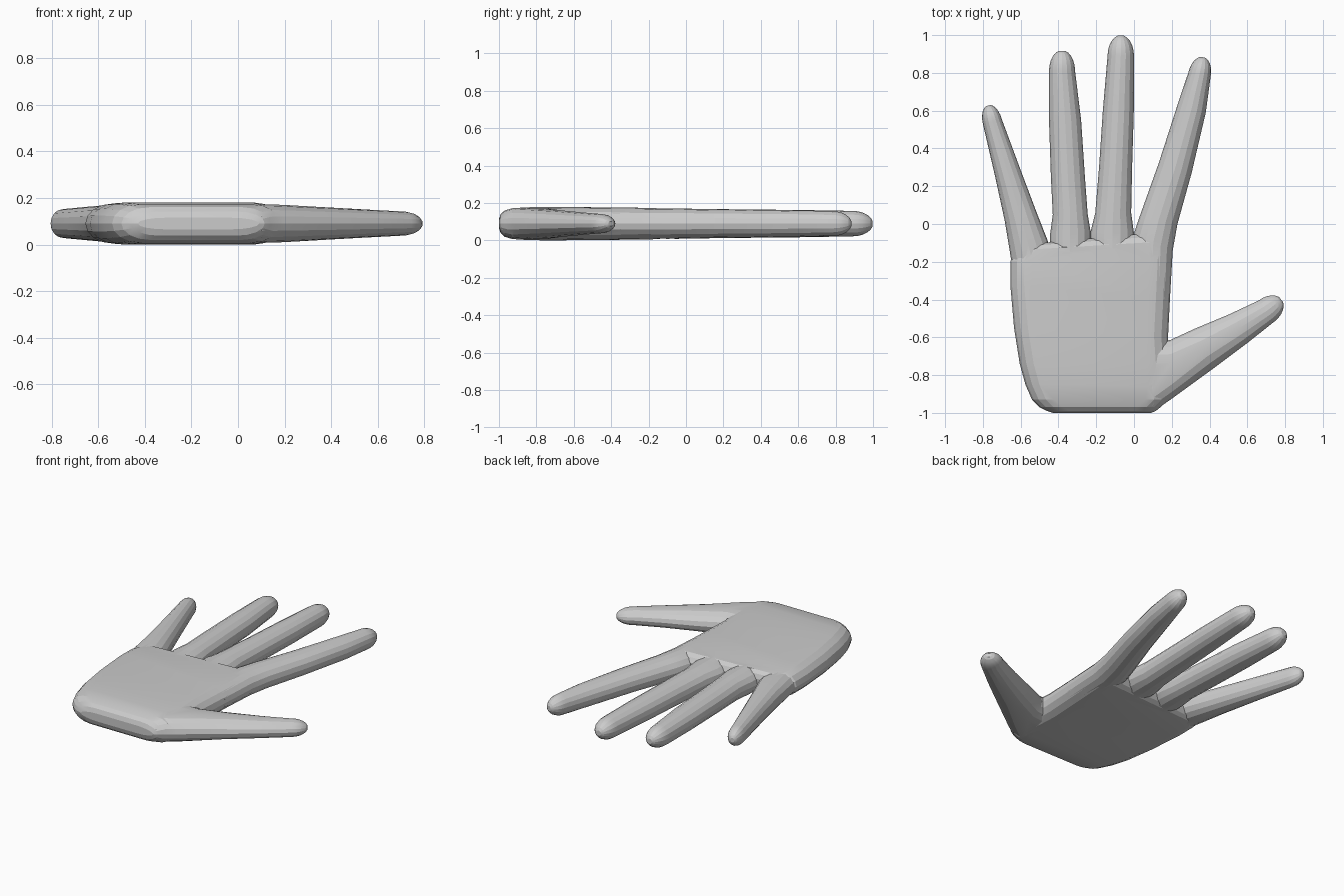
import bpy, bmesh, math
from mathutils import Vector

MID = 0.09      # height of the centre plane
ARC = 4         # segments per quarter turn of a section

skin = bpy.data.materials.new("light_grey")
skin.diffuse_color = (0.6, 0.6, 0.6, 1)


def section(left, right, h, r_max):
    """Flat oval between two side points, with half thickness h."""
    c, half = (left + right) / 2, (right - left) / 2
    w = half.length
    u, r = half / w, min(w, r_max)
    pts = []
    for q in range(4):
        for i in range(ARC + 1):
            a = (q + i / ARC) * math.pi / 2
            flat = (w - r) * (1 if q in (0, 3) else -1)
            p = c + u * (flat + r * math.cos(a))
            pts.append(Vector((p.x, p.y, MID + h * math.sin(a))))
    return pts


def loft(name, rows, tip=0.0, r_max=0.12):
    """Skin rows of (left x, left y, right x, right y, half thickness)."""
    secs = [(Vector(r[0:2]), Vector(r[2:4]), r[4]) for r in rows]
    if tip:     # rounded finger end
        l, r, h = secs[-1]
        c, half = (l + r) / 2, (r - l) / 2
        d = Vector((-half.y, half.x)).normalized()
        for k in (0.25, 0.5, 0.72, 0.88, 0.97):
            s, o = math.sqrt(1 - k * k), c + d * tip * k
            secs.append((o - half * s, o + half * s, h * s))
    bm = bmesh.new()
    rings = [[bm.verts.new(p) for p in section(*s, r_max)] for s in secs]
    n = len(rings[0])
    for a, b in zip(rings, rings[1:]):
        for i in range(n):
            j = (i + 1) % n
            bm.faces.new((a[i], a[j], b[j], b[i]))
    bm.faces.new(rings[0])
    bm.faces.new(rings[-1])
    bmesh.ops.remove_doubles(bm, verts=bm.verts, dist=0.0005)
    bmesh.ops.recalc_face_normals(bm, faces=bm.faces)
    me = bpy.data.meshes.new(name)
    bm.to_mesh(me)
    bm.free()
    me.materials.append(skin)
    ob = bpy.data.objects.new(name, me)
    bpy.context.collection.objects.link(ob)
    return ob


# palm, from the heel of the hand to the knuckles
palm = loft("hand", [
    (-0.43, -1.00, 0.09, -1.00, 0.025),
    (-0.46, -0.99, 0.115, -0.99, 0.052),
    (-0.50, -0.97, 0.14, -0.97, 0.070),
    (-0.54, -0.93, 0.18, -0.93, 0.082),
    (-0.575, -0.85, 0.19, -0.86, 0.087),
    (-0.605, -0.74, 0.19, -0.74, 0.09),
    (-0.635, -0.55, 0.18, -0.60, 0.088),
    (-0.655, -0.32, 0.19, -0.40, 0.086),
    (-0.655, -0.20, 0.20, -0.18, 0.084),
    (-0.63, -0.14, 0.20, -0.09, 0.078),
    (-0.61, -0.12, 0.19, -0.06, 0.062),
    (-0.60, -0.11, 0.18, -0.04, 0.035),
])

# fingers and thumb, from root to tip
parts = [
    loft("little_finger", [
        (-0.63, -0.32, -0.40, -0.27, 0.075),
        (-0.66, -0.13, -0.46, -0.08, 0.079),
        (-0.685, 0.02, -0.515, 0.06, 0.076),
        (-0.735, 0.25, -0.60, 0.285, 0.070),
        (-0.80, 0.53, -0.70, 0.555, 0.062)], 0.09),
    loft("ring_finger", [
        (-0.45, -0.30, -0.23, -0.30, 0.078),
        (-0.445, -0.06, -0.23, -0.04, 0.081),
        (-0.43, 0.05, -0.245, 0.05, 0.079),
        (-0.44, 0.25, -0.26, 0.25, 0.076),
        (-0.45, 0.55, -0.28, 0.55, 0.073),
        (-0.45, 0.81, -0.312, 0.81, 0.068)], 0.11),
    loft("middle_finger", [
        (-0.23, -0.30, 0.0, -0.30, 0.078),
        (-0.23, -0.04, 0.0, -0.05, 0.081),
        (-0.205, 0.06, -0.015, 0.06, 0.079),
        (-0.185, 0.30, -0.01, 0.30, 0.076),
        (-0.165, 0.60, -0.001, 0.60, 0.073),
        (-0.14, 0.89, 0.0, 0.89, 0.068)], 0.11),
    loft("index_finger", [
        (-0.01, -0.36, 0.19, -0.40, 0.078),
        (0.0, -0.05, 0.205, -0.14, 0.081),
        (0.03, 0.04, 0.23, 0.0, 0.079),
        (0.13, 0.32, 0.305, 0.27, 0.075),
        (0.23, 0.63, 0.38, 0.59, 0.071),
        (0.287, 0.80, 0.405, 0.775, 0.066)], 0.10),
    loft("thumb", [
        (0.0, -0.62, -0.10, -0.99, 0.06),
        (0.10, -0.62, 0.10, -0.995, 0.083),
        (0.19, -0.615, 0.20, -0.925, 0.08),
        (0.32, -0.555, 0.42, -0.765, 0.07),
        (0.50, -0.48, 0.60, -0.63, 0.06),
        (0.66, -0.405, 0.745, -0.515, 0.052)], 0.10),
]

# fuse everything into one skin
for p in parts:
    m = palm.modifiers.new(p.name, 'BOOLEAN')
    m.operation, m.solver, m.object = 'UNION', 'EXACT', p
bpy.context.view_layer.objects.active = palm
palm.select_set(True)
for p in parts:
    bpy.ops.object.modifier_apply(modifier=p.name)
    bpy.data.objects.remove(p)
bpy.ops.object.shade_smooth_by_angle(angle=math.radians(15))
